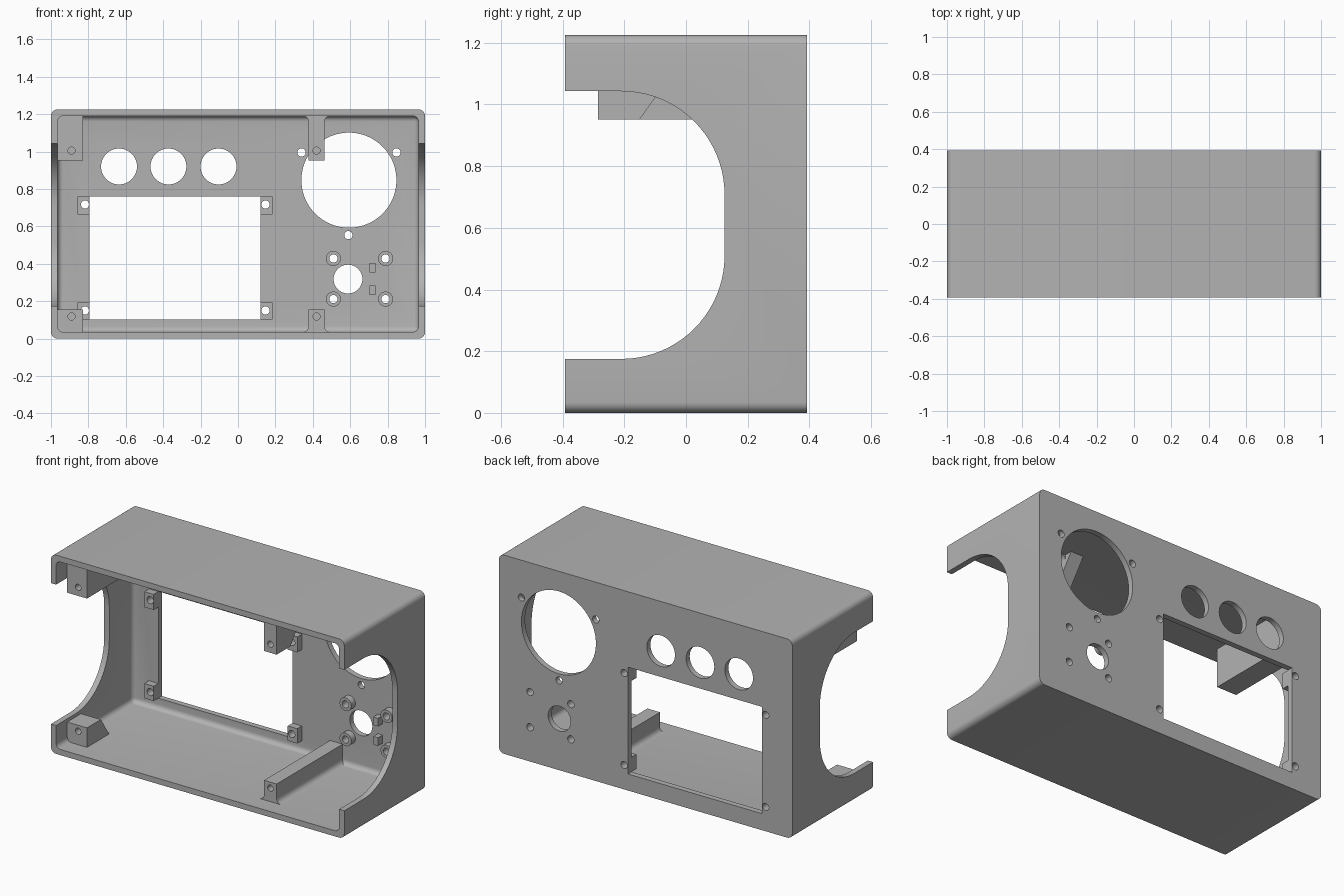
import bpy, bmesh, math
from mathutils import Matrix

if "Cube" in bpy.data.objects:
    bpy.data.objects.remove(bpy.data.objects["Cube"], do_unlink=True)

W, D, H, T = 1.0, 0.393, 1.225, 0.035   # half width, half depth, height, wall
INNER = D - T                            # inside face of the panel

grey = bpy.data.materials.new("matte grey")
grey.use_nodes = True
grey.diffuse_color = (0.45, 0.45, 0.45, 1)
grey.node_tree.nodes["Principled BSDF"].inputs["Base Color"].default_value = (0.45, 0.45, 0.45, 1)


def finish(bm, name, helper=False):
    bmesh.ops.recalc_face_normals(bm, faces=bm.faces)
    mesh = bpy.data.meshes.new(name)
    bm.to_mesh(mesh)
    bm.free()
    mesh.materials.append(grey)
    ob = bpy.data.objects.new(name, mesh)
    bpy.context.collection.objects.link(ob)
    if helper:
        ob.hide_render = True
        ob.hide_set(True)
    return ob


def add_box(bm, x, y, z):
    m = Matrix.Translation((sum(x) / 2, sum(y) / 2, sum(z) / 2))
    m = m @ Matrix.Diagonal((x[1] - x[0], y[1] - y[0], z[1] - z[0], 1))
    return bmesh.ops.create_cube(bm, size=1, matrix=m)["verts"]


def add_rod(bm, x, z, r, y0, y1, sides=32):
    m = Matrix.Translation((x, (y0 + y1) / 2, z)) @ Matrix.Rotation(math.pi / 2, 4, "X")
    bmesh.ops.create_cone(bm, cap_ends=True, segments=sides, radius1=r, radius2=r,
                          depth=y1 - y0, matrix=m)


def add_prism(bm, points, x0, x1):
    face = bm.faces.new([bm.verts.new((x0, y, z)) for y, z in points])
    out = bmesh.ops.extrude_face_region(bm, geom=[face])["geom"]
    bmesh.ops.translate(bm, vec=(x1 - x0, 0, 0),
                        verts=[v for v in out if isinstance(v, bmesh.types.BMVert)])


def rounded_box(name, x, y, z, radius, skip_y, helper=False):
    # Round the lengthwise edges, plus the rear rim unless skipped
    bm = bmesh.new()
    add_box(bm, x, y, z)
    edges = []
    for e in bm.edges:
        a, b = (v.co for v in e.verts)
        along = abs(a.y - b.y) > 0.01
        if along or (not skip_y and a.y > 0):
            edges.append(e)
    bmesh.ops.bevel(bm, geom=edges, offset=radius, segments=6, profile=0.5, affect="EDGES")
    return finish(bm, name, helper)


def cut(ob, *cutters):
    for c in cutters:
        mod = ob.modifiers.new("cut", "BOOLEAN")
        mod.operation, mod.object, mod.solver = "DIFFERENCE", c, "EXACT"


# Case body and its hollow
case = rounded_box("case", (-W, W), (-D, D), (0, H), 0.035, True)
hollow = rounded_box("hollow_cutter", (-W + T, W - T), (-1, INNER), (T, H - T), 0.03, False, True)

# Rounded notch through both side walls
low, high, r, cy = 0.175, 1.043, 0.335, -0.21
arc = [(cy + r * math.sin(t), r * (1 - math.cos(t))) for t in
       (math.pi / 2 * i / 20 for i in range(21))]
notch = [(-1, low)] + [(y, low + h) for y, h in arc]
notch += [(y, high - h) for y, h in reversed(arc)] + [(-1, high)]
bm = bmesh.new()
add_prism(bm, notch, -2, 2)
side_notch = finish(bm, "notch_cutter", True)

# Panel openings
bm = bmesh.new()
add_box(bm, (-0.794, 0.12), (0.2, 0.6), (0.102, 0.76))
for x in (-0.636, -0.372, -0.104):
    add_rod(bm, x, 0.92, 0.096, 0.2, 0.6, 48)
add_rod(bm, 0.593, 0.847, 0.254, 0.2, 0.6, 96)
add_rod(bm, 0.588, 0.318, 0.077, 0.2, 0.6, 48)
openings = finish(bm, "opening_cutter", True)

# Screw holes through the panel and blind holes in the posts
screen = [(x, z) for x in (-0.818, 0.147) for z in (0.15, 0.717)]
bosses = [(x, z) for x in (0.51, 0.789) for z in (0.211, 0.428)]
ring = [(0.34, 0.995), (0.847, 0.995), (0.59, 0.553)]
bm = bmesh.new()
for x, z in screen + bosses + ring:
    add_rod(bm, x, z, 0.022, 0.2, 0.6, 24)
for x in (-0.89, 0.42):
    for z in (0.118, 1.005):
        add_rod(bm, x, z, 0.019, -0.5, -0.2, 24)
drill = finish(bm, "drill_cutter", True)
cut(case, hollow, side_notch, openings, drill)

# Blocks at the corners of the display window
for i, (x, z) in enumerate(screen):
    bm = bmesh.new()
    xs = (-0.858, -0.794) if x < 0 else (0.12, 0.185)
    zs = (0.102, 0.193) if z < 0.5 else (0.663, 0.759)
    add_box(bm, xs, (INNER - 0.045, INNER + 0.005), zs)
    cut(finish(bm, f"window_block_{i + 1}"), drill)

# Round bosses for the small dial
for i, (x, z) in enumerate(bosses):
    bm = bmesh.new()
    add_rod(bm, x, z, 0.04, INNER - 0.04, INNER + 0.005)
    cut(finish(bm, f"dial_boss_{i + 1}"), drill)

# Locating tabs beside the dial
for i, z in enumerate((0.259, 0.379)):
    bm = bmesh.new()
    add_box(bm, (0.703, 0.735), (INNER - 0.045, INNER + 0.005), (z - 0.025, z + 0.025))
    finish(bm, f"locating_tab_{i + 1}")

# Mounting posts: two run back to the panel, two are short with a sloped back
FRONT, BACK, FLOOR, CEIL = -0.285, -0.15, 0.02, H - 0.02
left, mid = (-W + T, -0.83), (0.377, 0.463)


def post(name, xs, edge, base, end, slope):
    bm = bmesh.new()
    add_prism(bm, [(FRONT, base), (FRONT, edge), (end, edge), (end + slope, base)], *xs)
    ob = finish(bm, name)
    cut(ob, drill)
    return ob


post("lower_left_post", left, 0.155, FLOOR, BACK, 0.09)
post("lower_middle_rail", mid, 0.155, FLOOR, INNER + 0.005, 0)
post("upper_left_rail", left, 0.952, CEIL, INNER + 0.005, 0)
post("upper_middle_post", mid, 0.952, CEIL, BACK, 0.18)

# Concave fillets where the middle posts meet floor and ceiling
R = 0.03
for name, base, sign, end in (("lower_fillet", T, 1, INNER), ("upper_fillet", H - T, -1, BACK + 0.12)):
    for side, x in (("right", mid[0]), ("left", mid[1])):
        out = -1 if side == "right" else 1
        pts = [(x, base)] + [(x + out * R * (1 - math.sin(t)), base + sign * R * (1 - math.cos(t)))
                             for t in (math.pi / 2 * i / 5 for i in range(6))]
        bm = bmesh.new()
        face = bm.faces.new([bm.verts.new((px, FRONT, pz)) for px, pz in pts])
        geom = bmesh.ops.extrude_face_region(bm, geom=[face])["geom"]
        bmesh.ops.translate(bm, vec=(0, end - FRONT, 0),
                            verts=[v for v in geom if isinstance(v, bmesh.types.BMVert)])
        finish(bm, f"{name}_{side}")

# Apply the cuts, then smooth only the gentle curves
bpy.context.view_layer.update()
for ob in [o for o in bpy.context.collection.objects if o.type == "MESH" and not o.hide_render]:
    bpy.ops.object.select_all(action="DESELECT")
    ob.select_set(True)
    bpy.context.view_layer.objects.active = ob
    for mod in list(ob.modifiers):
        bpy.ops.object.modifier_apply(modifier=mod.name)
    bpy.ops.object.shade_smooth_by_angle(angle=math.radians(30))
